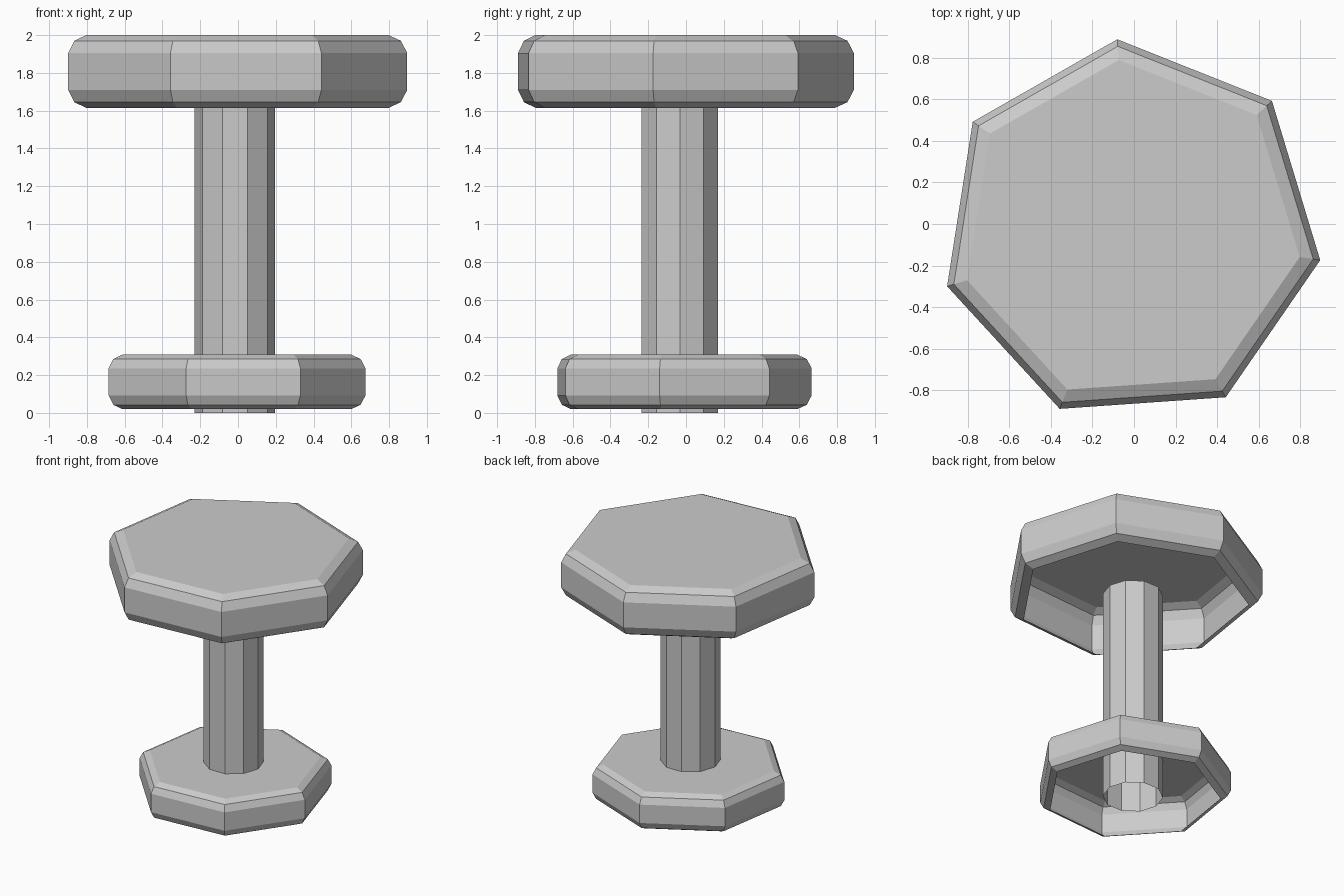
import bpy
import bmesh
from math import cos, sin, radians, tau

if "Cube" in bpy.data.objects:
    bpy.data.objects.remove(bpy.data.objects["Cube"])

CX, CY = -0.016, -0.032  # shared vertical axis


def lathe(name, sides, start, profile, cap_top):
    """Stack of polygon rings (radius, z) from bottom to top, open underneath."""
    bm = bmesh.new()
    rings = []
    for r, z in profile:
        ring = []
        for i in range(sides):
            a = radians(start) + tau * i / sides
            ring.append(bm.verts.new((CX + r * cos(a), CY + r * sin(a), z)))
        rings.append(ring)
    for low, high in zip(rings, rings[1:]):
        for i in range(sides):
            j = (i + 1) % sides
            bm.faces.new((low[i], low[j], high[j], high[i]))
    if cap_top:
        bm.faces.new(rings[-1])
    mesh = bpy.data.meshes.new(name)
    bm.to_mesh(mesh)
    bm.free()
    obj = bpy.data.objects.new(name, mesh)
    bpy.context.collection.objects.link(obj)
    return obj


def bevelled_disc(name, radius, z0, z1, bevel):
    """Hollow seven-sided disc with rounded rims and an open underside."""
    steps = [(1.0, 0.0), (0.34, 0.3), (0.0, 0.95)]  # (inset, depth) of bevel
    lower = [(radius - bevel * i, z0 + bevel * d) for i, d in steps]
    upper = [(radius - bevel * i, z1 - bevel * d) for i, d in reversed(steps)]
    return lathe(name, 7, 94, lower + upper, True)


# Seat and base: the same hollow disc at two sizes
bevelled_disc("seat", 0.923, 1.615, 2.0, 0.1)
bevelled_disc("base", 0.699, 0.02, 0.308, 0.076)

# Open ten-sided column between them
lathe("column", 10, 0, [(0.213, 0.0), (0.213, 1.65)], False)
